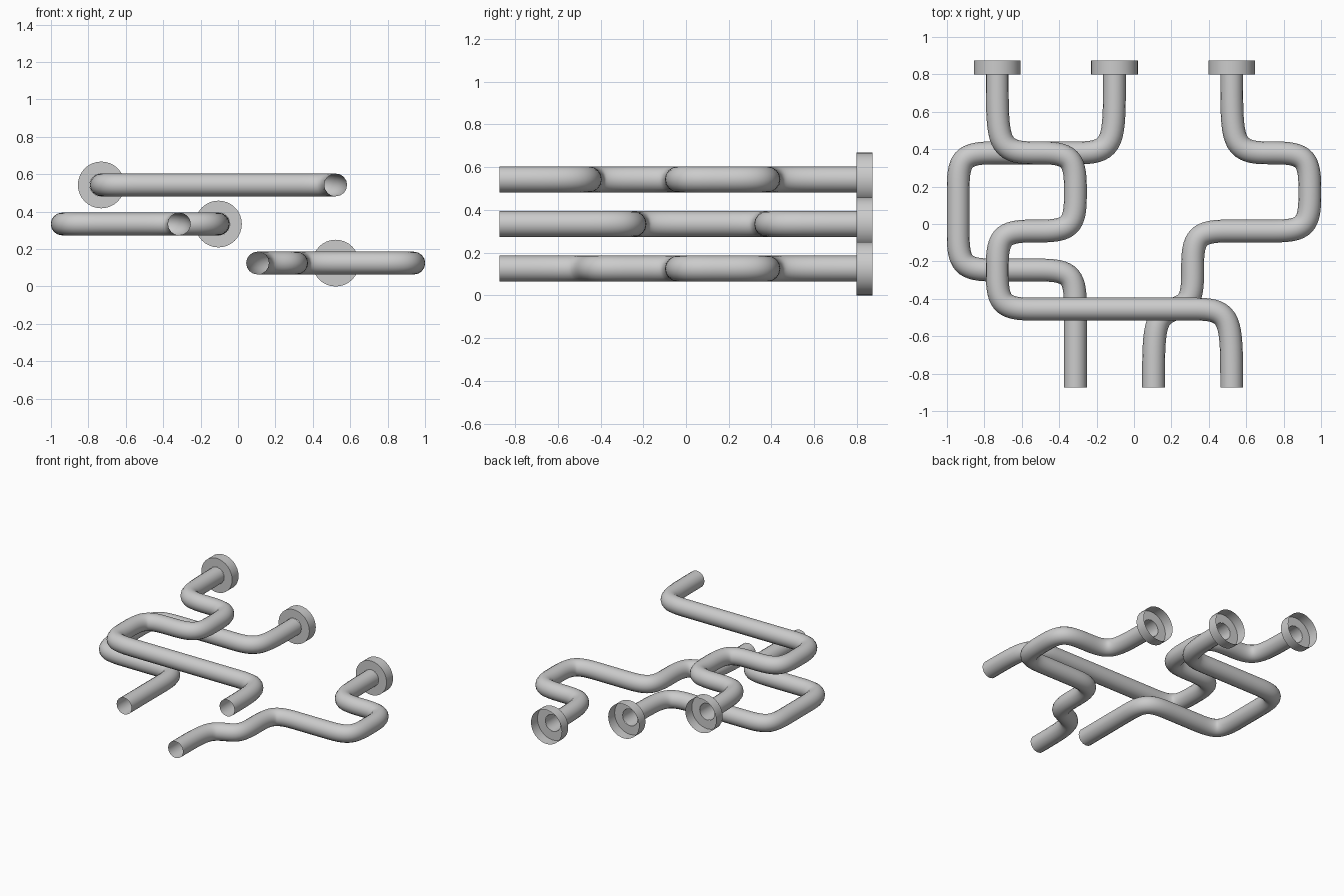
import bpy, bmesh, math

if "Cube" in bpy.data.objects:
    bpy.data.objects.remove(bpy.data.objects["Cube"])

S = 0.2089            # layout grid step
R, CR = 0.061, 0.125  # pipe and collar radius
Y0, YC, Y1 = -0.873, 0.798, 0.873


def expand(corners):
    """Fill a path of grid corners with a control point at every step."""
    pts = [corners[0]]
    for (ax, ay), (bx, by) in zip(corners, corners[1:]):
        n = max(abs(bx - ax), abs(by - ay))
        for i in range(1, n + 1):
            pts.append((ax + (bx - ax) * i / n, ay + (by - ay) * i / n))
    return pts


def finish(ob):
    bpy.ops.object.select_all(action='DESELECT')
    ob.select_set(True)
    bpy.context.view_layer.objects.active = ob


def pipe(name, corners, z):
    # open tube swept along a smooth grid path
    cu = bpy.data.curves.new(name, 'CURVE')
    cu.dimensions = '3D'
    cu.twist_mode = 'Z_UP'
    cu.bevel_depth = R
    cu.bevel_resolution = 6
    cu.use_fill_caps = False
    pts = expand(corners)
    sp = cu.splines.new('NURBS')
    sp.points.add(len(pts) - 1)
    for p, (i, j) in zip(sp.points, pts):
        p.co = ((i - 4.5) * S, Y0 + j * S, z, 1)
    sp.order_u = 4
    sp.use_endpoint_u = True
    sp.resolution_u = 8
    ob = bpy.data.objects.new(name, cu)
    bpy.context.collection.objects.link(ob)
    finish(ob)
    bpy.ops.object.convert(target='MESH')
    bpy.ops.object.shade_smooth_by_angle(angle=math.radians(40))


def collar(name, i, z, n=32):
    # thin cup, open at the back, with a hole for the pipe
    x = (i - 4.5) * S
    bm = bmesh.new()
    rings = []
    for r, y in ((R, YC), (CR, YC), (CR, Y1)):
        rings.append([bm.verts.new((x + r * math.cos(k * math.tau / n), y,
                                    z + r * math.sin(k * math.tau / n))) for k in range(n)])
    for a, b in zip(rings, rings[1:]):
        for k in range(n):
            m = (k + 1) % n
            bm.faces.new((a[k], a[m], b[m], b[k]))
    bm.normal_update()
    if bm.faces[:][0].normal.y > 0:
        bmesh.ops.reverse_faces(bm, faces=bm.faces[:])
    me = bpy.data.meshes.new(name)
    bm.to_mesh(me)
    bm.free()
    ob = bpy.data.objects.new(name, me)
    bpy.context.collection.objects.link(ob)
    finish(ob)
    bpy.ops.object.shade_smooth_by_angle(angle=math.radians(40))


# grid corners (column, row) from collar to open front end
runs = {
    "lower": [(7, 8), (7, 6), (9, 6), (9, 4), (6, 4), (6, 2), (5, 2), (5, 0)],
    "middle": [(4, 8), (4, 6), (0, 6), (0, 3), (3, 3), (3, 0)],
    "upper": [(1, 8), (1, 6), (3, 6), (3, 4), (1, 4), (1, 2), (7, 2), (7, 0)],
}
for level, (name, corners) in enumerate(runs.items()):
    z = CR + level * S
    pipe(name + "_pipe", corners, z)
    collar(name + "_collar", corners[0][0], z)
